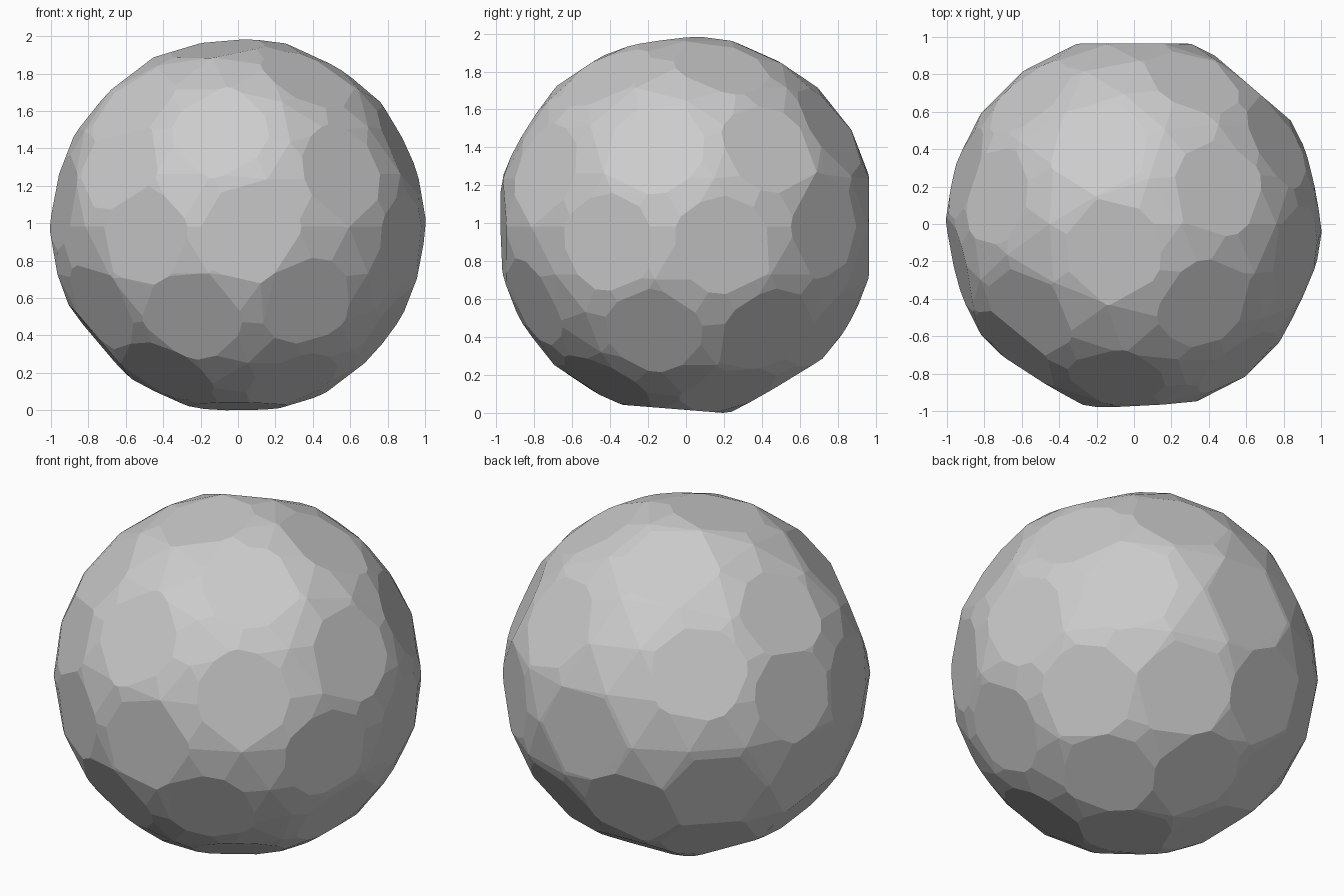
import bpy
import bmesh
from mathutils import Vector

# Outward directions of the broad chipped facets, grouped by side
FACETS = {
    "front": [(-.1, -.85, .52), (.06, -1, -.03), (-.52, -.85, -.05), (.58, -.76, .29),
              (-.25, -.83, -.5), (.37, -.83, -.41), (-.65, -.68, .33)],
    "right": [(.89, -.17, .42), (.97, .2, -.1), (.79, .45, .42), (.9, -.42, -.08),
              (.65, .76, 0), (.8, -.17, -.57), (.7, .43, -.57)],
    "left": [(-.75, -.48, -.45), (-.96, -.22, .13), (-.76, .15, .64),
             (-.93, .27, .23), (-.95, .15, -.27)],
    "back": [(.33, .78, .53), (-.57, .7, .42), (0, 1, 0), (-.67, .67, -.29),
             (.28, .79, -.55), (-.22, .87, -.43)],
    "top": [(-.18, .43, .88), (-.12, -.15, .98), (.46, .2, .86), (.39, -.44, .81),
            (-.58, -.49, .65)],
    "bottom": [(.38, .24, -.89), (-.03, .51, -.86), (.3, -.43, -.85), (-.4, -.45, -.8),
               (0, -.08, -1), (-.43, .12, -.9), (-.5, .5, -.7), (-.76, -.03, -.64)],
}
FACET_DISTANCE = 0.965
BALL_RADIUS = 1.01


def stone_material():
    colour = (0.6, 0.6, 0.6, 1)
    material = bpy.data.materials.new("stone grey")
    material.use_nodes = True
    material.diffuse_color = colour
    for node in material.node_tree.nodes:
        if node.type == "BSDF_PRINCIPLED":
            node.inputs["Base Color"].default_value = colour
    return material


def slice_facet(bm, direction):
    """Shave a flat facet off the ball and close the cut."""
    normal = Vector(direction).normalized()
    result = bmesh.ops.bisect_plane(
        bm, geom=bm.verts[:] + bm.edges[:] + bm.faces[:], dist=0.0001,
        plane_co=normal * FACET_DISTANCE, plane_no=normal, clear_outer=True)
    rim = [item for item in result["geom_cut"] if isinstance(item, bmesh.types.BMEdge)]
    bmesh.ops.holes_fill(bm, edges=rim, sides=0)


def carve_ball():
    """Rounded ball whose leftover curve softens the facet corners."""
    bm = bmesh.new()
    bmesh.ops.create_icosphere(bm, subdivisions=3, radius=BALL_RADIUS)
    for directions in FACETS.values():
        for direction in directions:
            slice_facet(bm, direction)
    # Merge tiny slivers at the corners
    bmesh.ops.remove_doubles(bm, verts=bm.verts[:], dist=0.015)
    return bm


def wrap_hull(points):
    """Tight closed surface around the carved corners."""
    bm = bmesh.new()
    for point in points:
        bm.verts.new(point)
    bmesh.ops.convex_hull(bm, input=bm.verts[:])
    loose = [v for v in bm.verts if not v.link_faces]
    bmesh.ops.delete(bm, geom=loose, context="VERTS")
    bmesh.ops.recalc_face_normals(bm, faces=bm.faces[:])
    return bm


def stand_on_floor(bm):
    lowest = min(v.co.z for v in bm.verts)
    bmesh.ops.translate(bm, verts=bm.verts[:], vec=(0, 0, -lowest))


def main():
    default_cube = bpy.data.objects.get("Cube")
    if default_cube:
        bpy.data.objects.remove(default_cube, do_unlink=True)
    rough = carve_ball()
    stone = wrap_hull([v.co.copy() for v in rough.verts])
    rough.free()
    stand_on_floor(stone)
    mesh = bpy.data.meshes.new("faceted_stone")
    stone.to_mesh(mesh)
    stone.free()
    mesh.materials.append(stone_material())
    ball = bpy.data.objects.new("faceted_stone", mesh)
    bpy.context.collection.objects.link(ball)


main()
